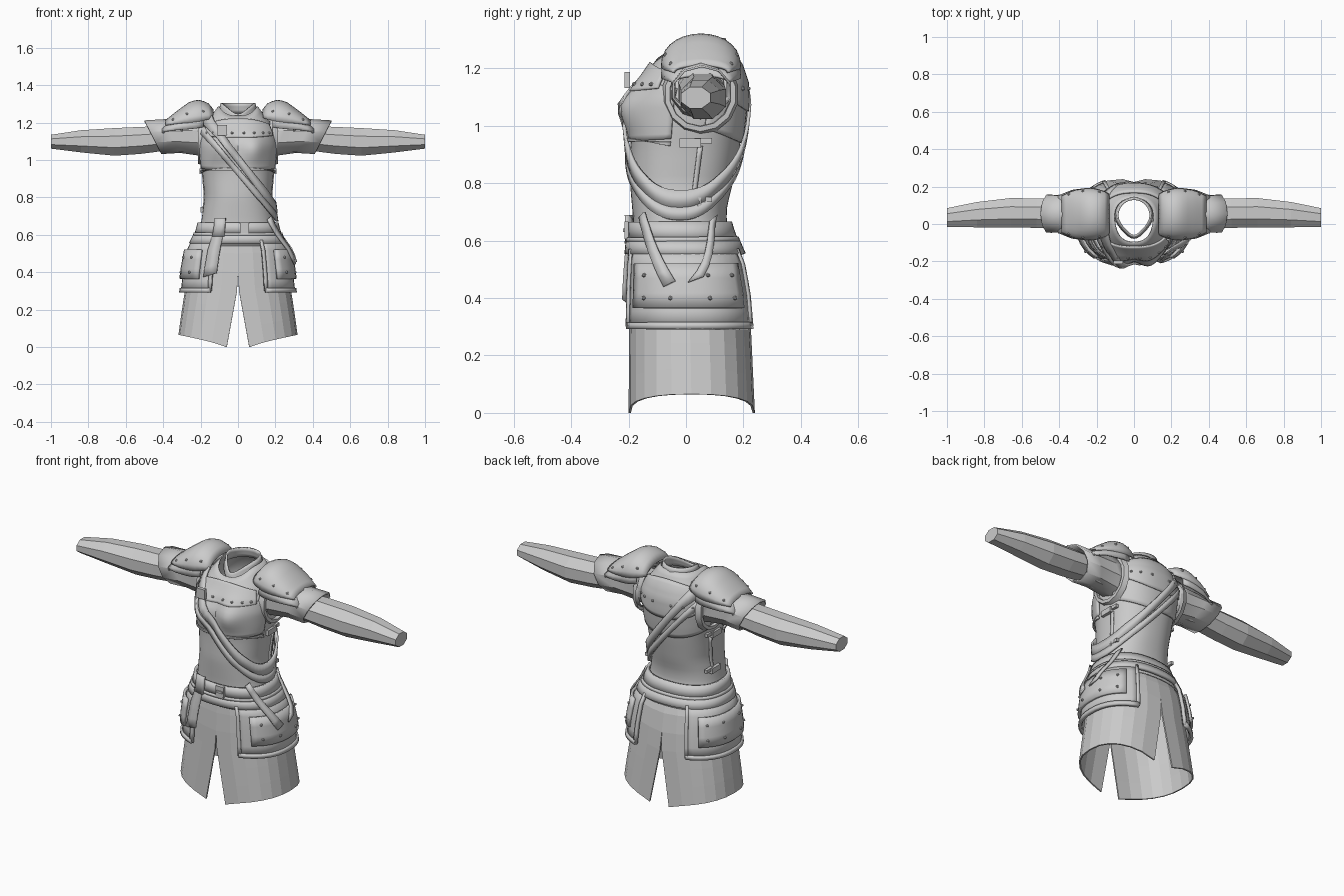
import bpy, bmesh, math
from mathutils import Vector

if "Cube" in bpy.data.objects:
    bpy.data.objects.remove(bpy.data.objects["Cube"])

cloth = bpy.data.materials.new("plain_grey")
cloth.diffuse_color = (0.6, 0.6, 0.6, 1)
cloth.use_nodes = True
cloth.node_tree.nodes["Principled BSDF"].inputs["Base Color"].default_value = cloth.diffuse_color
rad = math.radians

# Body profile: height, half width, front y, back y
PROFILE = [(0.0, .325, -.20, .24), (.3, .283, -.198, .226), (.42, .268, -.196, .215),
           (.52, .25, -.19, .195), (.6, .212, -.182, .16), (.66, .195, -.18, .138),
           (.72, .186, -.185, .14), (.80, .176, -.192, .16), (.92, .186, -.19, .183),
           (1.0, .197, -.186, .195), (1.08, .203, -.18, .203), (1.15, .195, -.155, .2),
           (1.21, .165, -.115, .18), (1.25, .13, -.085, .155), (1.29, .1, -.06, .135)]


def lerp_table(t, table):
    if t <= table[0][0]:
        return table[0][1:]
    for p, q in zip(table, table[1:]):
        if t <= q[0]:
            f = (t - p[0]) / (q[0] - p[0])
            return [i + (j - i) * f for i, j in zip(p[1:], q[1:])]
    return table[-1][1:]


def surf(deg, z, off=0.0):
    """Point on the body at an angle (0 = +x, -90 = front) pushed out by off."""
    w, yf, yb = lerp_table(z, PROFILE)
    c, s = math.cos(rad(deg)), math.sin(rad(deg))
    p = 2 / 2.35
    x = math.copysign(abs(c) ** p, c) * (w + off)
    y = (yf + yb) / 2 + math.copysign(abs(s) ** p, s) * ((yb - yf) / 2 + off)
    if s < 0:  # bust
        y -= .042 * math.exp(-((abs(x) - .085) / .065) ** 2 - ((z - 1.06) / .075) ** 2)
    return Vector((x, y, z))


def finish(name, bm, smooth=True, mirror=False, thick=0.0):
    bmesh.ops.recalc_face_normals(bm, faces=bm.faces)
    me = bpy.data.meshes.new(name)
    bm.to_mesh(me)
    bm.free()
    ob = bpy.data.objects.new(name, me)
    bpy.context.collection.objects.link(ob)
    me.materials.append(cloth)
    if smooth:
        bpy.ops.object.select_all(action='DESELECT')
        ob.select_set(True)
        bpy.context.view_layer.objects.active = ob
        bpy.ops.object.shade_smooth_by_angle(angle=rad(35))
    if thick:
        m = ob.modifiers.new("thickness", 'SOLIDIFY')
        m.thickness, m.offset = thick, 0
    if mirror:
        ob.modifiers.new("mirror", 'MIRROR')
    return ob


def patch(name, fn, nu, nv, thick=.01, closed=False, **kw):
    """Grid over u, v in 0..1, optionally closed around u."""
    bm = bmesh.new()
    cols = nu if closed else nu + 1
    g = [[bm.verts.new(fn(i / nu, j / nv)) for j in range(nv + 1)] for i in range(cols)]
    for i in range(nu):
        for j in range(nv):
            k = (i + 1) % cols
            bm.faces.new((g[i][j], g[k][j], g[k][j + 1], g[i][j + 1]))
    return finish(name, bm, thick=thick, **kw)


def band(name, a0, a1, z0, z1, off, nu=24, nv=1, **kw):
    """Plate following the body between two angles and two heights."""
    return patch(name, lambda u, v: surf(a0 + (a1 - a0) * u, z0 + (z1 - z0) * v, off), nu, nv, **kw)


def rivets(name, pts, r=.008, mirror=True):
    bm = bmesh.new()
    for p in pts:
        n = len(bm.verts)
        bmesh.ops.create_icosphere(bm, subdivisions=1, radius=r)
        bm.verts.ensure_lookup_table()
        bmesh.ops.translate(bm, vec=p, verts=bm.verts[n:])
    finish(name, bm, mirror=mirror)


def box(name, center, size, mirror=False):
    bm = bmesh.new()
    bmesh.ops.create_cube(bm, size=1)
    bmesh.ops.scale(bm, vec=size, verts=bm.verts)
    bmesh.ops.translate(bm, vec=center, verts=bm.verts)
    return finish(name, bm, smooth=False, mirror=mirror)


# Torso with a neckline dipping at the front
def torso(u, v):
    a = -180 + 360 * u
    front = max(0, -math.sin(rad(a))) ** 3
    return surf(a, .54 + (1.285 - .05 * front - .54) * v)
patch("torso", torso, 48, 26, thick=.006, closed=True)


# Skirt halves with front and back slits and a hem rising at the sides
def skirt(u, v):
    a = -90 + 180 * u
    hem = .065 * math.cos(rad(a)) ** .7 if 0 < u < 1 else 0
    z = hem + (.6 - hem) * v
    p = surf(a, z, -.004)
    p.x = max(p.x, 0)
    slit = .06 * max(0, 1 - z / .33)
    p.x = slit + p.x * (1 - slit / .33)
    return p
patch("skirt", skirt, 12, 6, thick=.008, smooth=False, mirror=True)

# Hip flaps, their rims and riveted plates
band("hip_flap", -64, 62, .3, .57, .016, 16, 5, thick=.014, mirror=True)
band("flap_hem", -65, 63, .292, .315, .022, 16, thick=.018, mirror=True)
for nm, a in (("flap_front_rim", -64), ("flap_back_rim", 62)):
    band(nm, a - 2, a + 2, .3, .57, .022, 1, 5, thick=.016, mirror=True)
band("hip_plate", -50, 48, .365, .52, .032, 12, 3, thick=.014, mirror=True)
rivets("hip_rivets", [surf(a, z, .041) for a in (-36, -12, 14, 37) for z in (.40, .48)])

# Belts around the waist
band("upper_belt", -180, 180, .607, .665, .014, 48, 2, thick=.016, closed=True)
band("lower_belt", -180, 180, .553, .6, .02, 48, 2, thick=.016, closed=True)
band("belt_edge", -180, 180, .595, .61, .018, 48, 1, thick=.02, closed=True)
box("buckle", (.035, -.207, .636), (.05, .014, .06))
box("buckle_pin", (.035, -.216, .636), (.035, .008, .012))


# Hanging strap ends
def tail(name, a0, a1, z0, z1, w, off0, off1):
    patch(name, lambda u, v: surf(a0 + (a1 - a0) * u + w * (v - .5), z0 + (z1 - z0) * u + .02 * (v - .5),
                                  off0 + (off1 - off0) * u), 6, 1, thick=.01)
tail("belt_tail", -112, -116, .68, .385, 15, .026, .032)
tail("side_tail_front", -42, -12, .69, .45, 9, .025, .05)
tail("side_tail_back", 36, 5, .68, .465, 10, .025, .05)
band("belt_loop", -120, -104, .59, .69, .03, 3, 2, thick=.012)


# Diagonal shoulder straps looping from one shoulder to the opposite hip
def sash(name, c, k, width, off):
    def fn(u, v):
        a = -180 + 360 * u
        z = 1.0
        for _ in range(25):
            z = .5 * z + .5 * (c - k * surf(a, z).x)
        return surf(a, z + width * (v - .5), off)
    patch(name, fn, 64, 1, thick=.012, closed=True)
sash("wide_sash", 1.005, 1.42, .06, .02)
sash("narrow_sash", .935, 1.27, .045, .017)
box("sash_buckle", (-.085, -.205, 1.16), (.05, .02, .055))


# Breast and back plates with rims
def plate(name, a0, a1, low, high, off, dip):
    def fn(u, v):
        a = a0 + (a1 - a0) * u
        arch = math.sin(math.pi * u)
        z0, z1 = low - dip * arch, high + .03 * arch
        return surf(a, z0 + (z1 - z0) * v, off)
    patch(name, fn, 28, 10)
plate("breast_plate", -168, -12, .955, 1.13, .007, .01)
plate("breast_rim", -168, -12, .945, .93, .012, -.0)
plate("back_plate", 15, 165, .99, 1.14, .007, .05)
plate("upper_chest", -148, -32, 1.13, 1.19, .014, .01)
plate("upper_back", 32, 148, 1.10, 1.22, .014, .05)
rivets("chest_rivets", [surf(a, 1.145, .02) for a in (-84, -70, -55, -42)])
rivets("back_rivets", [surf(a, 1.13, .02) for a in (45, 60, 78)])

# Side seam and clasps
band("side_seam", 10, 15, .72, .93, .004, 1, 6, mirror=True)
for nm, z in (("upper_clasp", .94), ("lower_clasp", .735)):
    x = surf(10, z).x
    box(nm, (x + .008, .015, z), (.024, .075, .03), True)
    box(nm + "_strap", (x + .004, .06, z + .008), (.016, .06, .018), True)


# Tubes along x: rows of x, centre y, centre z, radius y, radius z
def tube(name, rows, sides, shear=0.0, cap=False, smooth=False, thick=.0):
    bm = bmesh.new()
    rings = []
    for i, (x, cy, cz, ry, rz) in enumerate(rows):
        ring = []
        for k in range(sides):
            t = 2 * math.pi * (k + .5) / sides
            sx = shear * (1 - math.sin(t)) / 2 if i else 0
            ring.append(bm.verts.new((x - sx, cy + ry * math.cos(t), cz + rz * math.sin(t))))
        rings.append(ring)
    for r, s in zip(rings, rings[1:]):
        for k in range(sides):
            m = (k + 1) % sides
            bm.faces.new((r[k], r[m], s[m], s[k]))
    if cap:
        bm.faces.new(rings[-1])
    finish(name, bm, smooth=smooth, mirror=True, thick=thick)

tube("sleeve", [(.16, .05, 1.12, .085, .09), (.4, .055, 1.115, .085, .072), (.52, .058, 1.105, .085, .078),
                (.66, .06, 1.097, .085, .08), (.84, .05, 1.1, .073, .064), (1.0, .034, 1.098, .055, .04)],
     8, cap=True)
tube("oversleeve", [(.17, .05, 1.125, .105, .11), (.28, .05, 1.125, .1, .1), (.4, .052, 1.128, .098, .086),
                    (.5, .055, 1.122, .103, .086)], 10, shear=.09, smooth=True, thick=.008)
tube("armhole_rim", [(.185, .05, 1.11, .135, .14), (.213, .05, 1.11, .125, .13), (.215, .05, 1.11, .108, .112),
                     (.19, .05, 1.11, .105, .11)], 14, smooth=True)
rivets("sleeve_rivets", [(.4, -.045, 1.15), (.4, .15, 1.15), (.3, -.055, 1.16)])

# Domed shoulder guards: x, bottom z, top z, half depth
GUARD = [(.135, 1.225, 1.268, .105), (.165, 1.215, 1.305, .122), (.215, 1.205, 1.318, .135),
         (.255, 1.2, 1.308, .135), (.32, 1.195, 1.262, .125), (.385, 1.185, 1.21, .095)]


def guard(u, v, grow=0.0):
    x = .135 + .25 * v
    zb, zt, ry = lerp_table(x, GUARD)
    t = math.pi * u
    return Vector((x, .052 - (ry + grow) * math.cos(t), zb + (zt - zb + grow) * math.sin(t) ** .85))
patch("shoulder_guard", guard, 14, 10, thick=.01, mirror=True)
patch("guard_under_plate", lambda u, v: guard(u, .2 + .8 * v) + Vector((.02 * v, 0, -.035)), 14, 6, mirror=True)
rivets("guard_rivets", [guard(u, v, .004) for u in (.14, .86) for v in (.2, .55, .85)])


# Standing collar, rounded behind and pointed at the front
def collar(u, v):
    a = -90 + 360 * u
    f = max(0, -math.sin(rad(a)))
    r = .1 - .012 * v
    x = r * math.cos(rad(a)) * (1 - .35 * f ** 2)
    y = .045 + (r + .02 * f) * math.sin(rad(a))
    return Vector((x, y, 1.25 - .04 * f ** 2 + (.055 - .02 * f ** 2) * v))
patch("collar", collar, 28, 3, thick=.01, closed=True)
